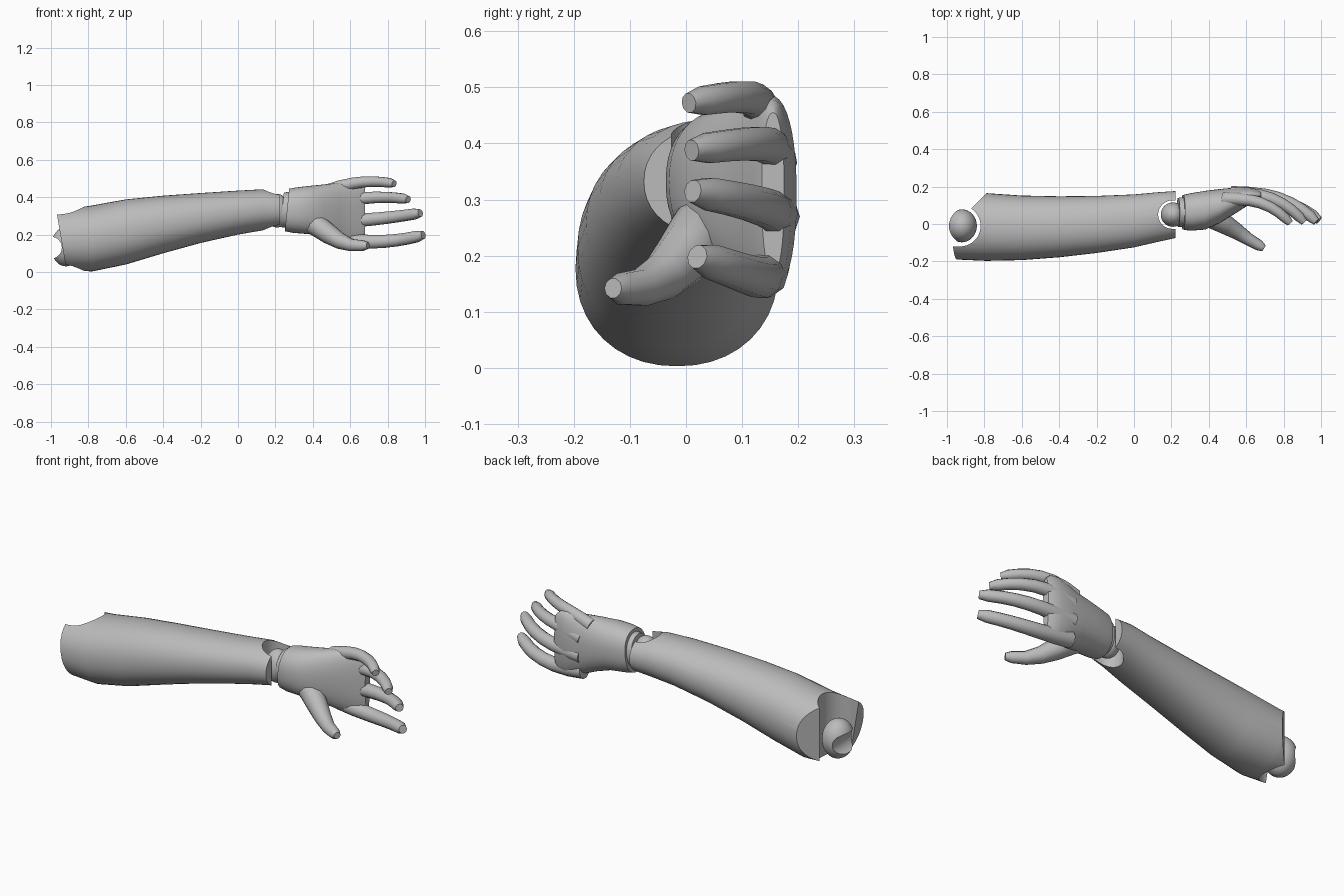
import bpy, bmesh
from math import cos, sin, pi, radians
from mathutils import Vector

if "Cube" in bpy.data.objects:
    bpy.data.objects.remove(bpy.data.objects["Cube"])

GREY = (0.5, 0.5, 0.5, 1)
grey = bpy.data.materials.new("plain_grey")
grey.use_nodes = True
grey.diffuse_color = GREY
grey.node_tree.nodes["Principled BSDF"].inputs["Base Color"].default_value = GREY


def activate(ob):
    bpy.ops.object.select_all(action="DESELECT")
    ob.select_set(True)
    bpy.context.view_layer.objects.active = ob


def smooth(ob, angle=40):
    activate(ob)
    bpy.ops.object.shade_smooth_by_angle(angle=radians(angle))


def skin_rings(name, rings):
    """Bridge equal rings of points into a closed solid."""
    bm = bmesh.new()
    loops = [[bm.verts.new(p) for p in ring] for ring in rings]
    n = len(loops[0])
    for a, b in zip(loops, loops[1:]):
        for i in range(n):
            j = (i + 1) % n
            bm.faces.new((a[i], a[j], b[j], b[i]))
    bm.faces.new(loops[0])
    bm.faces.new(loops[-1])
    bmesh.ops.recalc_face_normals(bm, faces=bm.faces)
    mesh = bpy.data.meshes.new(name)
    bm.to_mesh(mesh)
    bm.free()
    ob = bpy.data.objects.new(name, mesh)
    bpy.context.collection.objects.link(ob)
    mesh.materials.append(grey)
    return ob


def loft(name, stations, power=2.0, sides=40):
    """Rounded sections along x: x, y low, y high, z low, z high, lean."""
    rings = []
    for x, y0, y1, z0, z1, lean in stations:
        ring = []
        for i in range(sides):
            a = 2 * pi * i / sides
            c, s = cos(a), sin(a)
            u = abs(c) ** (2 / power) * (1 if c > 0 else -1)
            v = abs(s) ** (2 / power) * (1 if s > 0 else -1)
            h = v * (z1 - z0) / 2
            ring.append((x + lean * h, (y0 + y1) / 2 + u * (y1 - y0) / 2, (z0 + z1) / 2 + h))
        rings.append(ring)
    return skin_rings(name, rings)


def digit(name, path, sides=10):
    """Tapered tube along points paired with a half width."""
    pts = [Vector(p) for p, r in path]
    rings = []
    for k, (p, r) in enumerate(path):
        t = (pts[min(k + 1, len(pts) - 1)] - pts[max(k - 1, 0)]).normalized()
        across = t.cross(Vector((0, 0, 1))).normalized()
        up = across.cross(t)
        rings.append([pts[k] + (across * cos(a) + up * sin(a)) * r
                      for a in (2 * pi * i / sides for i in range(sides))])
    ob = skin_rings(name, rings)
    smooth(ob)
    return ob


def ball(name, centre, scale):
    bpy.ops.mesh.primitive_uv_sphere_add(segments=32, ring_count=20, radius=1, location=centre)
    ob = bpy.context.object
    ob.name = name
    ob.scale = scale
    bpy.ops.object.transform_apply(location=True, rotation=True, scale=True)
    ob.data.materials.append(grey)
    return ob


def cylinder(centre, radius, rotation=(0, 0, 0)):
    bpy.ops.mesh.primitive_cylinder_add(vertices=40, radius=radius, depth=1.2,
                                        location=centre, rotation=rotation)
    return bpy.context.object


def box(centre, size, turn=0):
    bpy.ops.mesh.primitive_cube_add(size=1, location=centre, rotation=(0, 0, turn))
    bpy.context.object.scale = size
    return bpy.context.object


def carve(ob, cutter):
    cutter.hide_render = True
    cutter.data.materials.append(grey)
    mod = ob.modifiers.new("carve", "BOOLEAN")
    mod.object = cutter
    mod.operation = "DIFFERENCE"
    mod.solver = "EXACT"
    activate(ob)
    bpy.ops.object.modifier_apply(modifier=mod.name)
    bpy.data.objects.remove(cutter)


# Forearm shell
forearm = loft("forearm", [
    (-0.945, -0.19, 0.165, 0.01, 0.335, -0.17),
    (-0.79, -0.197, 0.165, 0.003, 0.352, -0.06),
    (-0.6, -0.193, 0.152, 0.04, 0.388, 0),
    (-0.4, -0.178, 0.148, 0.1, 0.408, 0),
    (-0.2, -0.155, 0.15, 0.155, 0.422, 0),
    (0.0, -0.125, 0.158, 0.2, 0.435, 0),
    (0.13, -0.095, 0.17, 0.222, 0.442, 0),
    (0.222, -0.075, 0.176, 0.235, 0.43, 0)], 2.15)
# Elbow socket, with the back wall cut short on a slant
carve(forearm, cylinder((-0.93, -0.01, 0.2), 0.11))
carve(forearm, box((-1.08, -0.01, 0.2), (0.3, 0.22, 1)))
carve(forearm, box((-0.971, 0.264, 0.2), (0.4, 0.4, 1), radians(45)))
# Wrist socket
carve(forearm, cylinder((0.205, 0.05, 0.3), 0.076))
carve(forearm, box((0.33, 0.05, 0.3), (0.25, 0.152, 1)))
smooth(forearm, 35)

# Elbow ball with a round groove facing the upper arm
elbow = ball("elbow_ball", (-0.92, -0.01, 0.135), (0.08, 0.088, 0.105))
carve(elbow, cylinder((-1.0, -0.01, 0.13), 0.058, (pi / 2, 0, 0)))
smooth(elbow, 35)

# Wrist joint
smooth(ball("wrist_ball", (0.208, 0.05, 0.328), (0.065, 0.065, 0.09)))
smooth(loft("wrist_cuff", [
    (0.236, -0.015, 0.14, 0.24, 0.425, 0.1),
    (0.285, -0.02, 0.145, 0.235, 0.43, 0.1)]))

# Palm
smooth(loft("palm", [
    (0.262, -0.03, 0.155, 0.218, 0.445, 0.1),
    (0.3, -0.036, 0.164, 0.21, 0.452, 0.1),
    (0.38, -0.03, 0.177, 0.202, 0.46, 0),
    (0.46, 0.005, 0.187, 0.18, 0.468, 0),
    (0.54, 0.055, 0.195, 0.152, 0.478, 0),
    (0.61, 0.1, 0.197, 0.134, 0.486, 0),
    (0.655, 0.118, 0.188, 0.145, 0.478, 0),
    (0.68, 0.135, 0.175, 0.17, 0.455, 0)], 2.3))

# Fingers: name, x start, x end, y at knuckle, y at tip, z start / middle / tip, half width
FINGERS = [
    ("index_finger", 0.52, 0.99, 0.142, 0.02, 0.18, 0.162, 0.198, 0.043),
    ("middle_finger", 0.52, 0.975, 0.162, 0.012, 0.27, 0.285, 0.315, 0.041),
    ("ring_finger", 0.52, 0.91, 0.16, 0.01, 0.365, 0.398, 0.388, 0.038),
    ("little_finger", 0.48, 0.835, 0.135, 0.005, 0.435, 0.48, 0.472, 0.036)]
for name, x0, x1, y0, y1, za, zb, zc, half in FINGERS:
    path = []
    for t in (0, 0.2, 0.4, 0.55, 0.7, 0.82, 0.93, 1):
        z = za * (1 - t) * (1 - 2 * t) + zb * 4 * t * (1 - t) + zc * t * (2 * t - 1)
        r = half * (1 - 0.28 * t) if t < 1 else half * 0.5
        path.append(((x0 + (x1 - x0) * t, y0 + (y1 - y0) * t ** 3, z), r))
    digit(name, path)

# Thumb
digit("thumb", [
    ((0.34, 0.06, 0.28), 0.05),
    ((0.42, 0.035, 0.25), 0.06),
    ((0.49, -0.003, 0.2), 0.053),
    ((0.55, -0.04, 0.163), 0.043),
    ((0.61, -0.08, 0.143), 0.034),
    ((0.67, -0.115, 0.141), 0.029),
    ((0.695, -0.13, 0.142), 0.018)])
